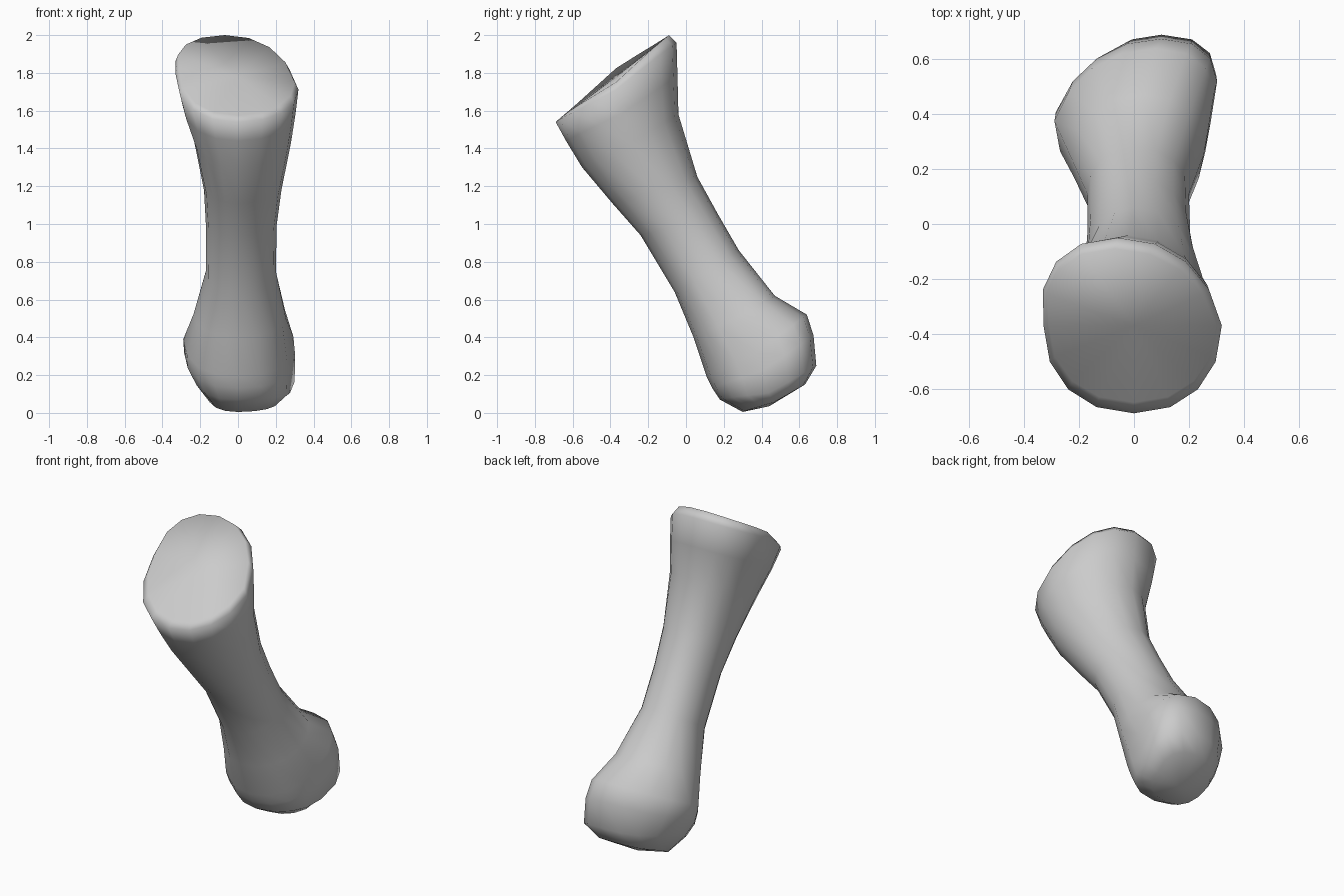
import bpy, bmesh, math

cube = bpy.data.objects.get("Cube")
if cube:
    bpy.data.objects.remove(cube, do_unlink=True)

SIDES = 16

# Cross-sections from the upper end to the lower end:
# front (y, z), back (y, z), lowest x, highest x, sideways lean of the back, tilt, roundness
SECTIONS = [
    ((-.65, 1.575), (-.09, 2.0), -.31, .30, -.07, -.12, .93),
    ((-.69, 1.54), (-.05, 1.96), -.33, .32, -.06, -.12, .92),
    ((-.635, 1.44), (-.045, 1.78), -.295, .305, -.04, -.08, .95),
    ((-.55, 1.30), (-.04, 1.58), -.235, .28, -.02, -.05, 1.0),
    ((-.39, 1.11), (.06, 1.25), -.18, .23, 0, 0, 1.0),
    ((-.24, .94), (.17, 1.05), -.17, .205, 0, 0, 1.0),
    ((-.06, .64), (.28, .86), -.17, .20, 0, 0, .95),
    ((.04, .40), (.47, .62), -.235, .255, .03, -.06, .95),
    ((.11, .19), (.64, .52), -.29, .28, .08, -.12, .92),
    ((.14, .13), (.675, .41), -.285, .28, .10, -.16, .9),
    ((.18, .07), (.69, .25), -.235, .275, .10, -.2, .88),
    ((.30, .005), (.63, .15), -.16, .21, .06, -.1, .9),
]


def signed_power(v, e):
    return math.copysign(abs(v) ** e, v)


def ring(bm, section):
    """Add one closed cross-section and return its vertices."""
    front, back, low, high, lean, tilt, e = section
    verts = []
    for i in range(SIDES):
        a = 2 * math.pi * i / SIDES
        u = -signed_power(math.cos(a), e)
        s = signed_power(math.sin(a), e)
        x = s * (high if s > 0 else -low) + lean * max(u, 0)
        y = (front[0] + back[0]) / 2 + u * (back[0] - front[0]) / 2
        z = (front[1] + back[1]) / 2 + u * (back[1] - front[1]) / 2
        verts.append(bm.verts.new((x, y, z + tilt * x * (1 - abs(u)))))
    return verts


def close_end(bm, verts, tip):
    centre = bm.verts.new(tip)
    for a, b in zip(verts, verts[1:] + verts[:1]):
        bm.faces.new((a, b, centre))


# Bone shaft with both flared ends
bm = bmesh.new()
rings = [ring(bm, s) for s in SECTIONS]
for upper, lower in zip(rings, rings[1:]):
    for i in range(SIDES):
        j = (i + 1) % SIDES
        bm.faces.new((upper[i], upper[j], lower[j], lower[i]))
close_end(bm, rings[0], (0, -.37, 1.78))
close_end(bm, rings[-1], (.03, .44, .035))
bmesh.ops.recalc_face_normals(bm, faces=bm.faces)
mesh = bpy.data.meshes.new("bone")
bm.to_mesh(mesh)
bm.free()
bone = bpy.data.objects.new("bone", mesh)
bpy.context.collection.objects.link(bone)

# Plain grey surface
grey = bpy.data.materials.new("light grey")
grey.use_nodes = True
colour = (.6, .6, .6, 1)
grey.diffuse_color = colour
grey.node_tree.nodes["Principled BSDF"].inputs["Base Color"].default_value = colour
mesh.materials.append(grey)

# Soft shading over the whole bone
mesh.polygons.foreach_set("use_smooth", [True] * len(mesh.polygons))
mesh.update()
